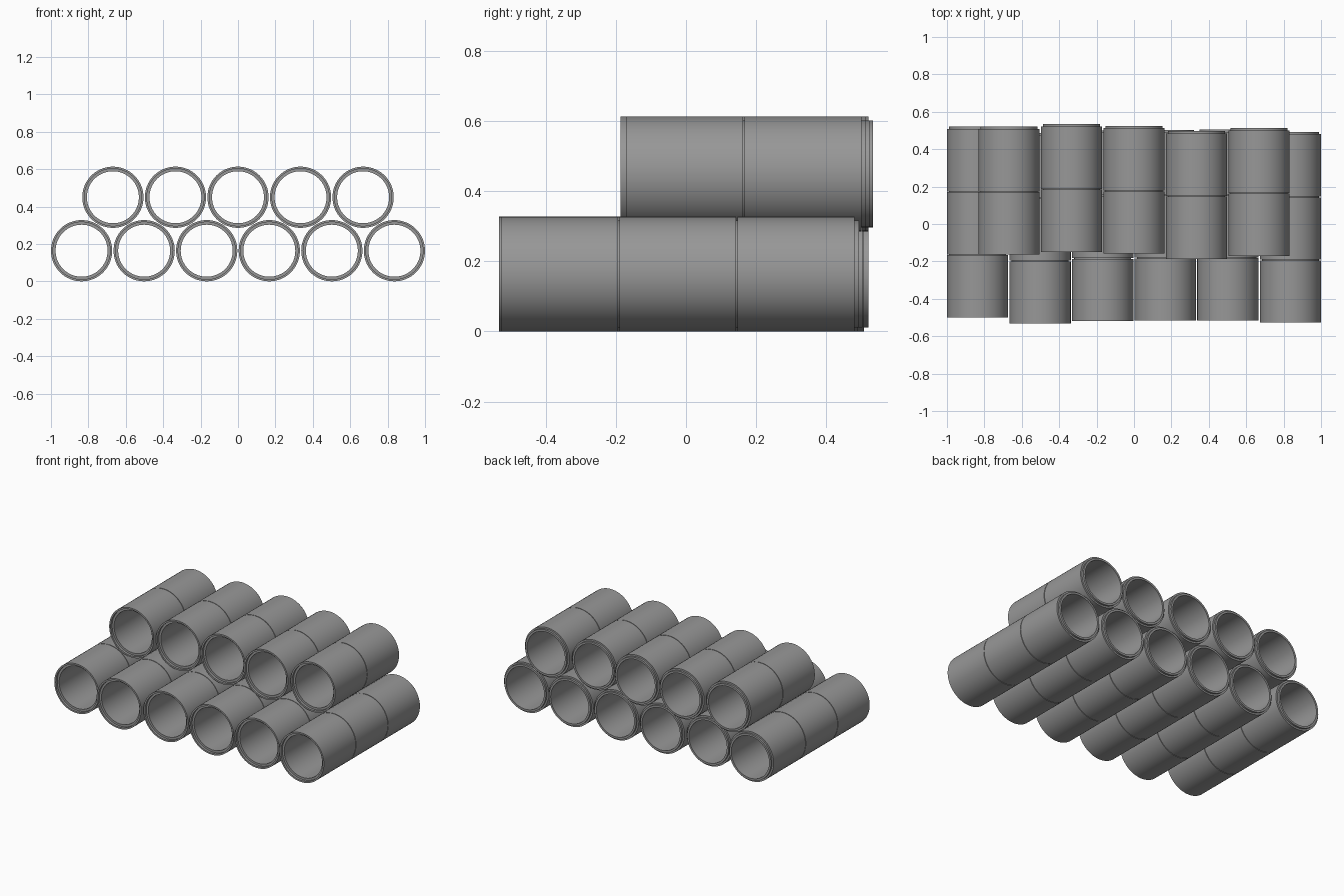
import bpy, bmesh, math

if "Cube" in bpy.data.objects:
    bpy.data.objects.remove(bpy.data.objects["Cube"])

SEG = 64
R = 0.1637            # outer radius
SPACING = 0.3345      # distance between neighbouring pipes
PITCH = 0.337         # distance between joined sections

# closed wall section (radius, distance along pipe): socket in front, spigot at back
PROFILE = [(0.153, 0.0), (R, 0.0), (R, 0.333),
           (0.1525, 0.333), (0.1525, 0.346),
           (0.139, 0.346), (0.139, 0.016), (0.153, 0.016)]

# dark concrete grey
grey = bpy.data.materials.new("dark_grey")
grey.diffuse_color = (0.31, 0.31, 0.31, 1)
grey.use_nodes = True
grey.node_tree.nodes["Principled BSDF"].inputs["Base Color"].default_value = grey.diffuse_color


def pipe_mesh():
    bm = bmesh.new()
    rings = []
    for r, y in PROFILE:
        rings.append([bm.verts.new((r * math.cos(2 * math.pi * i / SEG), y,
                                    r * math.sin(2 * math.pi * i / SEG)))
                      for i in range(SEG)])
    for k, a in enumerate(rings):
        b = rings[(k + 1) % len(rings)]
        for i in range(SEG):
            j = (i + 1) % SEG
            bm.faces.new((a[i], a[j], b[j], b[i]))
    bmesh.ops.recalc_face_normals(bm, faces=bm.faces[:])
    mesh = bpy.data.meshes.new("pipe_section")
    bm.to_mesh(mesh)
    bm.free()
    mesh.materials.append(grey)
    return mesh


mesh = pipe_mesh()


def pipe_row(name, fronts, z, sections):
    for i, y in enumerate(fronts):
        x = (i - (len(fronts) - 1) / 2) * SPACING
        for s in range(sections):
            ob = bpy.data.objects.new(f"{name}_pipe_{i + 1}_section_{s + 1}", mesh)
            ob.location = (x, y + s * PITCH, z)
            bpy.context.collection.objects.link(ob)
            ob.select_set(True)
            bpy.context.view_layer.objects.active = ob


# lower row of six long pipes, upper row of five shorter ones nested on top
pipe_row("lower", [-0.499, -0.533, -0.519, -0.517, -0.516, -0.527], R, 3)
pipe_row("upper", [-0.162, -0.149, -0.158, -0.187, -0.170], 0.4495, 2)

bpy.ops.object.shade_smooth_by_angle(angle=math.radians(30))
